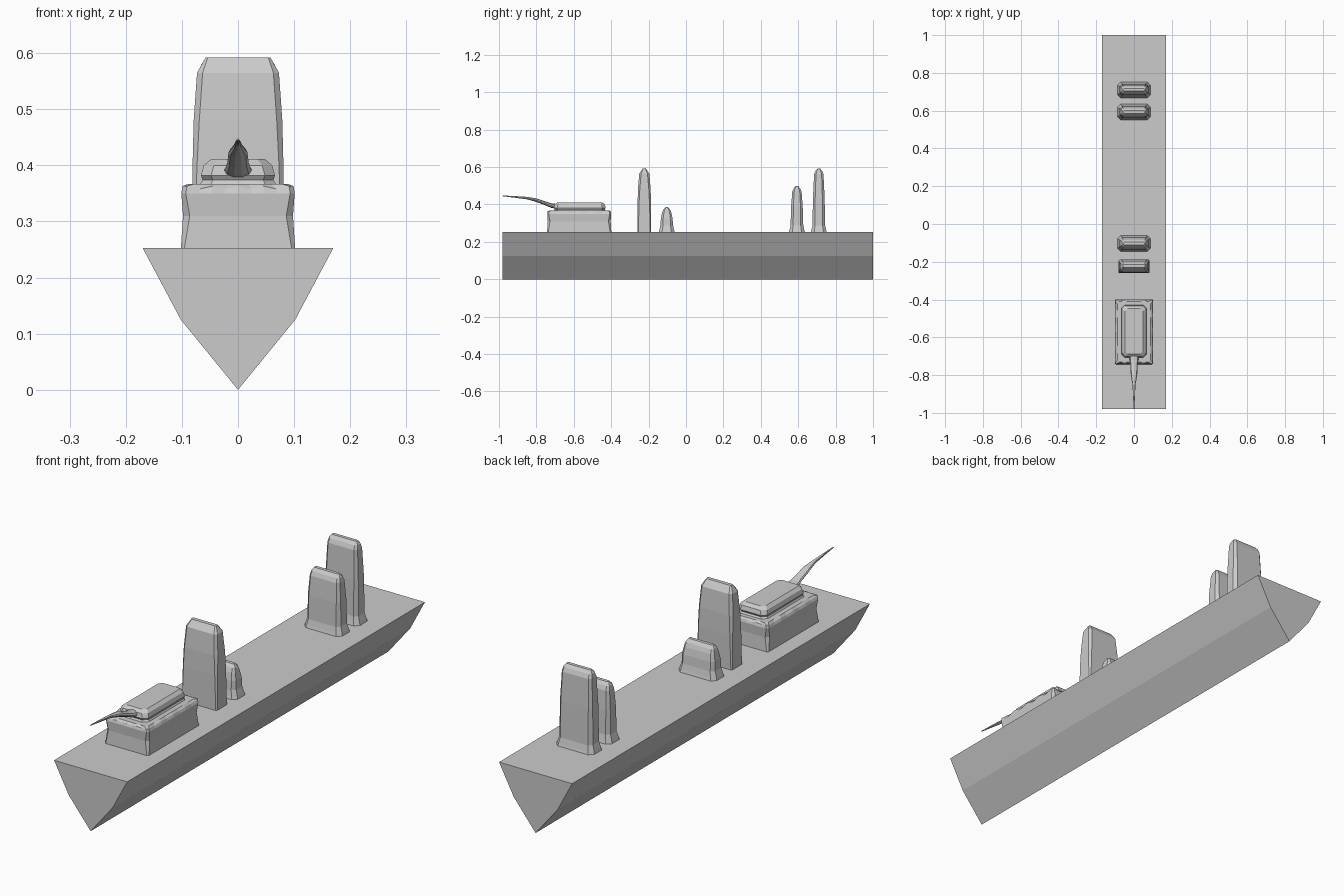
import bpy, bmesh, math

if "Cube" in bpy.data.objects:
    bpy.data.objects.remove(bpy.data.objects["Cube"])

DECK = 0.253


def loft(name, rings):
    """Skin a stack of equal-length point rings and cap both ends."""
    bm = bmesh.new()
    rows = [[bm.verts.new(p) for p in r] for r in rings]
    n = len(rows[0])
    for a, b in zip(rows, rows[1:]):
        for i in range(n):
            j = (i + 1) % n
            bm.faces.new((a[i], a[j], b[j], b[i]))
    bm.faces.new(rows[0])
    bm.faces.new(rows[-1])
    bmesh.ops.recalc_face_normals(bm, faces=bm.faces)
    me = bpy.data.meshes.new(name)
    bm.to_mesh(me)
    bm.free()
    ob = bpy.data.objects.new(name, me)
    bpy.context.collection.objects.link(ob)
    return ob


def rect_ring(cy, z, hx, hy, c, seg=1, wave=0.0):
    """Chamfered rectangle; optional subdivided edges with a scalloped inset."""
    k = [(hx, -hy + c), (hx, hy - c), (hx - c, hy), (-hx + c, hy),
         (-hx, hy - c), (-hx, -hy + c), (-hx + c, -hy), (hx - c, -hy)]
    pts = []
    for i in range(8):
        (x0, y0), (x1, y1) = k[i], k[(i + 1) % 8]
        steps = seg if i % 2 == 0 else 1
        for s in range(steps):
            t = s / steps
            x, y = x0 + (x1 - x0) * t, y0 + (y1 - y0) * t
            dz = 0.0
            if s % 2 == 1:
                dz = -wave
                if i in (0, 4):
                    x -= math.copysign(wave, x)
                else:
                    y -= math.copysign(wave, y)
            pts.append((x, cy + y, z + dz))
    return pts


# hull: V-shaped section pulled along y
section = [(0, 0), (0.102, 0.125), (0.17, DECK), (-0.17, DECK), (-0.102, 0.125)]
loft("hull", [[(x, y, z) for x, z in section] for y in (-0.98, 1.0)])

# gun housing: slightly waisted box with a scalloped rim
G = -0.571
loft("gun_base", [
    rect_ring(G, DECK - 0.003, 0.102, 0.172, 0.006, 8),
    rect_ring(G, 0.31, 0.098, 0.168, 0.012, 8),
    rect_ring(G, 0.350, 0.101, 0.171, 0.008, 8),
    rect_ring(G, 0.363, 0.099, 0.170, 0.008, 8, 0.005),
    rect_ring(G, 0.367, 0.088, 0.160, 0.010, 8),
])

# gun cabin on top of the housing
C = -0.568
loft("gun_cabin", [
    rect_ring(C, 0.362, 0.070, 0.142, 0.020),
    rect_ring(C, 0.374, 0.063, 0.134, 0.018),
    rect_ring(C, 0.382, 0.066, 0.139, 0.018),
    rect_ring(C, 0.400, 0.061, 0.134, 0.018),
    rect_ring(C, 0.411, 0.048, 0.120, 0.014),
])

# gun barrel: flattened, tapering and rising forward
barrel = [(-0.68, 0.388, 0.027, 0.014), (-0.72, 0.394, 0.023, 0.013),
          (-0.75, 0.405, 0.019, 0.011), (-0.80, 0.423, 0.017, 0.010),
          (-0.85, 0.434, 0.008, 0.007), (-0.91, 0.440, 0.005, 0.005),
          (-0.98, 0.446, 0.002, 0.002)]
loft("gun_barrel", [[(rx * math.cos(math.tau * i / 10), y,
                      z + rz * math.sin(math.tau * i / 10)) for i in range(10)]
                    for y, z, rx, rz in barrel])

# straight front tower
T = -0.223
loft("front_tower", [
    rect_ring(T, DECK - 0.003, 0.082, 0.036, 0.004),
    rect_ring(T, 0.40, 0.081, 0.036, 0.008),
    rect_ring(T, 0.48, 0.079, 0.034, 0.010),
    rect_ring(T, 0.565, 0.073, 0.027, 0.010),
    rect_ring(T, 0.592, 0.058, 0.008, 0.004),
])

# flared towers: name, y, top height
for name, y, top in (("low_tower", -0.103, 0.386),
                     ("middle_tower", 0.593, 0.498),
                     ("rear_tower", 0.71, 0.592)):
    h = top - DECK
    loft(name, [
        rect_ring(y, DECK - 0.003, 0.089, 0.043, 0.018),
        rect_ring(y, DECK + 0.012, 0.085, 0.039, 0.016),
        rect_ring(y, DECK + 0.035, 0.078, 0.034, 0.014),
        rect_ring(y, DECK + 0.55 * h, 0.076, 0.031, 0.012),
        rect_ring(y, top - 0.030, 0.070, 0.025, 0.010),
        rect_ring(y, top - 0.013, 0.066, 0.018, 0.008),
        rect_ring(y, top, 0.057, 0.007, 0.004),
    ])
